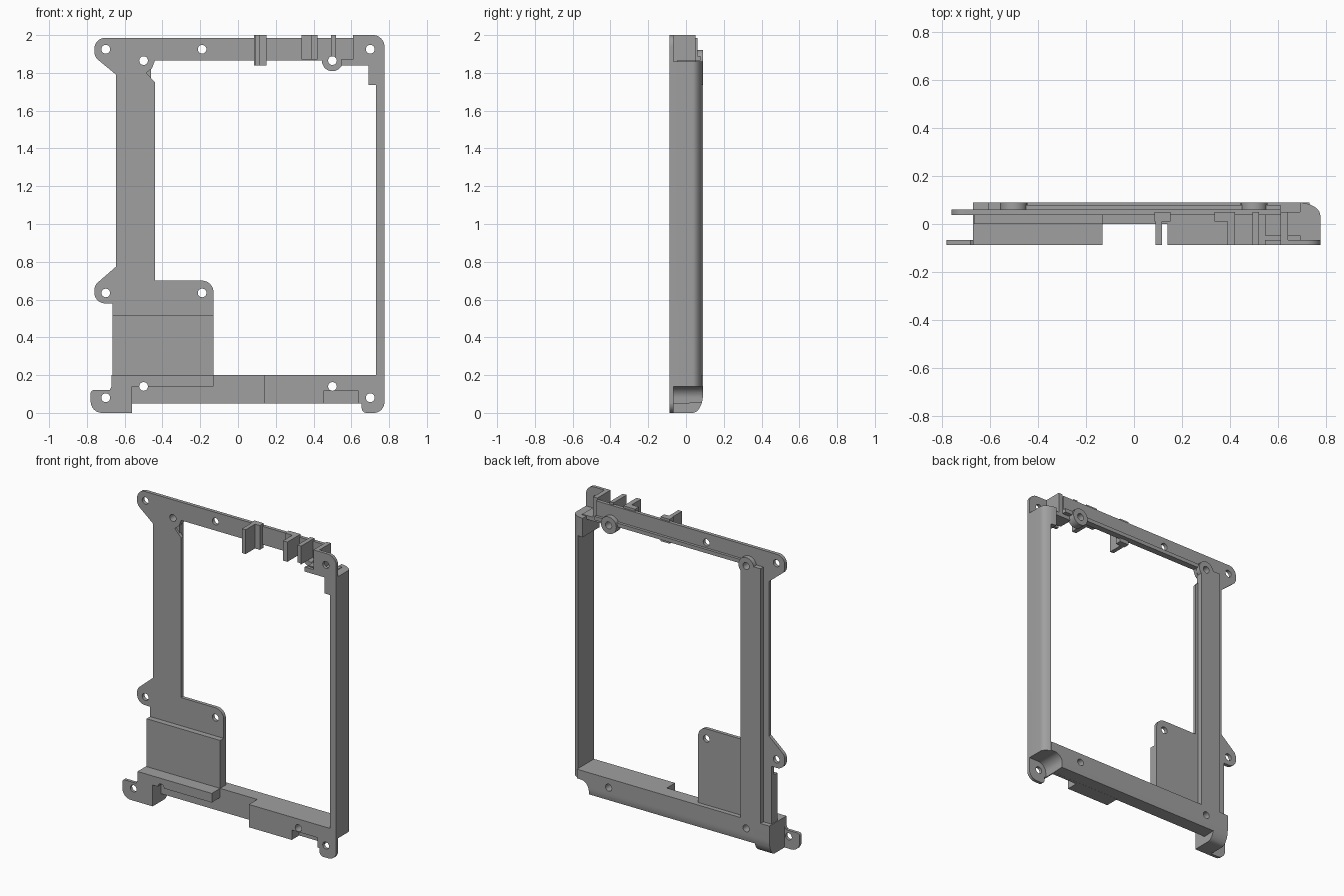
import bpy
import bmesh
from math import cos, sin, pi, tan
from mathutils import Vector

cube = bpy.data.objects.get("Cube")
if cube:
    bpy.data.objects.remove(cube)

grey = bpy.data.materials.new("plain_grey")
grey.use_nodes = True
colour = (0.35, 0.35, 0.35, 1)
grey.diffuse_color = colour
grey.node_tree.nodes["Principled BSDF"].inputs["Base Color"].default_value = colour

FRONT, BACK = -0.087, 0.09
LIP = FRONT + 0.02          # back of the thin corner tabs
SHEET, SHEET_BACK = 0.037, 0.06
parts = []


def rounded(points, steps=8):
    """Outline of (u, v) or (u, v, radius) corners with the radii filleted."""
    out = []
    for i, p in enumerate(points):
        here = Vector(p[:2])
        if len(p) < 3:
            out.append(here)
            continue
        a = (Vector(points[i - 1][:2]) - here).normalized()
        b = (Vector(points[(i + 1) % len(points)][:2]) - here).normalized()
        half = a.angle(b) / 2
        reach = p[2] / tan(half)
        centre = here + (a + b).normalized() * p[2] / sin(half)
        start, end = here + a * reach - centre, here + b * reach - centre
        for k in range(steps + 1):
            out.append(centre + start.lerp(end, k / steps).normalized() * p[2])
    return out


def circle(u, v, r, n=28):
    return [(u + r * cos(2 * pi * k / n), v + r * sin(2 * pi * k / n)) for k in range(n)]


def rect(u0, u1, v0, v1):
    return [(u0, v0), (u1, v0), (u1, v1), (u0, v1)]


def prism(name, outlines, axis, lo, hi, cutter=False):
    """Extrude flat outlines along one axis into a single object."""
    place = {"x": lambda u, v, w: (w, u, v),
             "y": lambda u, v, w: (u, w, v),
             "z": lambda u, v, w: (u, v, w)}[axis]
    bm = bmesh.new()
    for outline in outlines:
        ring = rounded(outline)
        ends = [[bm.verts.new(place(u, v, w)) for u, v in ring] for w in (lo, hi)]
        bm.faces.new(ends[0])
        bm.faces.new(ends[1][::-1])
        for i in range(len(ring)):
            j = (i + 1) % len(ring)
            bm.faces.new((ends[0][i], ends[1][i], ends[1][j], ends[0][j]))
    bmesh.ops.recalc_face_normals(bm, faces=bm.faces)
    mesh = bpy.data.meshes.new(name)
    bm.to_mesh(mesh)
    bm.free()
    mesh.materials.append(grey)
    obj = bpy.data.objects.new(name, mesh)
    bpy.context.collection.objects.link(obj)
    if cutter:
        obj.hide_render = True
    else:
        parts.append(obj)
    return obj


def box(name, x0, x1, y0, y1, z0, z1):
    return prism(name, [rect(x0, x1, z0, z1)], "y", y0, y1)


def quarter(cu, cv, ru, rv, start, n=10):
    """Quarter ellipse running counter-clockwise from the start angle."""
    return [(cu + ru * cos(start + k * pi / 2 / n), cv + rv * sin(start + k * pi / 2 / n))
            for k in range(n + 1)]


# Thin main sheet: top strip, left upright, lower pad and the left ears
sheet = [(-0.645, 1.79), (-0.76, 1.885, 0.05), (-0.76, 1.985, 0.055), (0.61, 1.985),
         (0.61, 1.865), (-0.44, 1.865), (-0.455, 1.825), (-0.485, 1.8), (-0.44, 1.75),
         (-0.44, 0.7), (-0.13, 0.7, 0.06), (-0.13, 0.14, 0.02), (-0.665, 0.14),
         (-0.665, 0.58), (-0.76, 0.58, 0.055), (-0.76, 0.675, 0.05), (-0.645, 0.775)]
prism("main_sheet", [sheet], "y", SHEET, SHEET_BACK)
box("lower_pad", -0.665, -0.13, 0, SHEET_BACK, 0.16, 0.515)
box("pad_shelf", -0.665, -0.13, FRONT, 0.01, 0.14, 0.2)

# Stiffening ribs and screw bosses on the back
box("upright_rib", -0.605, -0.46, SHEET_BACK - 0.01, BACK, 0.15, 1.875)
box("top_rib", -0.5, 0.61, SHEET_BACK - 0.01, BACK - 0.012, 1.865, 1.89)
for side, x in (("right", -0.5), ("left", 0.5)):
    prism(side + "_boss", [circle(x, 1.865, 0.056)], "y", SHEET, BACK)

# Outer wall with its rounded back edge
wall = [(0.73, FRONT), (0.775, FRONT)]
wall += [p for p in quarter(0.68, 0.035, 0.095, 0.055, 0) if p[0] > 0.73] + [(0.73, 0.082)]
prism("outer_wall", [wall], "z", 0.05, 1.86)
corner = [(0.69, FRONT), (0.775, FRONT)]
corner += [p for p in quarter(0.68, 0.035, 0.095, 0.055, 0) if p[0] > 0.69] + [(0.69, BACK)]
prism("wall_corner_block", [corner], "z", 1.735, 1.86)

# Bottom rail, its front block and the heavy corner foot
curve = quarter(0.035, 0.1, 0.055, 0.1, -pi / 2)
rail = [(0, 0.2), (0, 0.05)] + [p for p in curve if p[1] > 0.045] + [(BACK, 0.2)]
prism("bottom_rail", [rail], "x", -0.67, 0.73)
box("rail_front_block", 0.14, 0.775, FRONT, 0.01, 0.05, 0.2)
prism("corner_foot", [[(FRONT, 0.2), (FRONT, 0)] + curve + [(BACK, 0.2)]], "x", -0.67, -0.56)

# Thin corner tabs at the front
prism("lower_right_tab", [[(-0.78, 0, 0.06), (-0.56, 0), (-0.56, 0.14), (-0.67, 0.14),
                           (-0.68, 0.12), (-0.78, 0.12, 0.015)]], "y", FRONT, LIP)
prism("lower_left_tab", [[(0.655, 0, 0.025), (0.775, 0, 0.055), (0.775, 0.2), (0.655, 0.2)]],
      "y", FRONT, LIP)
prism("upper_left_tab", [[(0.61, 2), (0.61, 1.87), (0.545, 1.87), (0.545, 1.84), (0.69, 1.84),
                          (0.69, 1.735), (0.775, 1.735), (0.775, 2, 0.06)]], "y", FRONT, LIP)
box("tab_side_wall", 0.61, 0.64, FRONT, 0.05, 1.84, 2)
box("tab_floor", 0.545, 0.72, FRONT + 0.04, 0.05, 1.84, 1.865)

# Upright fins along the top strip, with small root flanges
for name, x0, x1, z0 in (("first", 0.09, 0.117, 1.84), ("second", 0.388, 0.42, 1.87),
                         ("third", 0.492, 0.52, 1.88)):
    box(name + "_fin", x0, x1, FRONT, 0.05, z0, 2)
box("first_fin_root", 0.085, 0.152, 0.01, 0.05, 1.84, 2)
box("second_fin_root", 0.335, 0.4, 0.01, 0.05, 1.87, 2)

# Cut the screw holes, the corner pocket and the rail notch
spots = [(-0.7, 1.925), (-0.19, 1.925), (0.7, 1.925), (-0.5, 1.865), (0.5, 1.865),
         (-0.7, 0.635), (-0.19, 0.635), (-0.7, 0.08), (0.7, 0.08), (-0.5, 0.14), (0.5, 0.14)]
holes = prism("hole_cutter", [circle(x, z, 0.023, 20) for x, z in spots], "y", -0.3, 0.3, True)
pocket = prism("pocket_cutter", [[(0.645, -0.1), (0.9, -0.1), (0.9, 0.14), (0.645, 0.14, 0.06)]],
               "y", LIP, 0.3, True)
notch = prism("notch_cutter", [rect(0.452, 0.638, 0.03, 0.115)], "y", -0.3, -0.01, True)

pocketed = {"outer_wall", "bottom_rail", "rail_front_block"}
for obj in parts:
    cutters = [holes]
    if obj.name in pocketed:
        cutters.append(pocket)
    if obj.name == "rail_front_block":
        cutters.append(notch)
    for cutter in cutters:
        mod = obj.modifiers.new("cut", "BOOLEAN")
        mod.operation = "DIFFERENCE"
        mod.solver = "EXACT"
        mod.object = cutter

# Bake the cuts, drop the cutters and smooth the curved edges
graph = bpy.context.evaluated_depsgraph_get()
baked = [bpy.data.meshes.new_from_object(o.evaluated_get(graph)) for o in parts]
for obj, mesh in zip(parts, baked):
    obj.modifiers.clear()
    obj.data = mesh
for cutter in (holes, pocket, notch):
    bpy.data.objects.remove(cutter)
bpy.ops.object.select_all(action="DESELECT")
for obj in parts:
    obj.select_set(True)
bpy.context.view_layer.objects.active = parts[0]
bpy.ops.object.shade_smooth_by_angle(angle=pi / 6)
